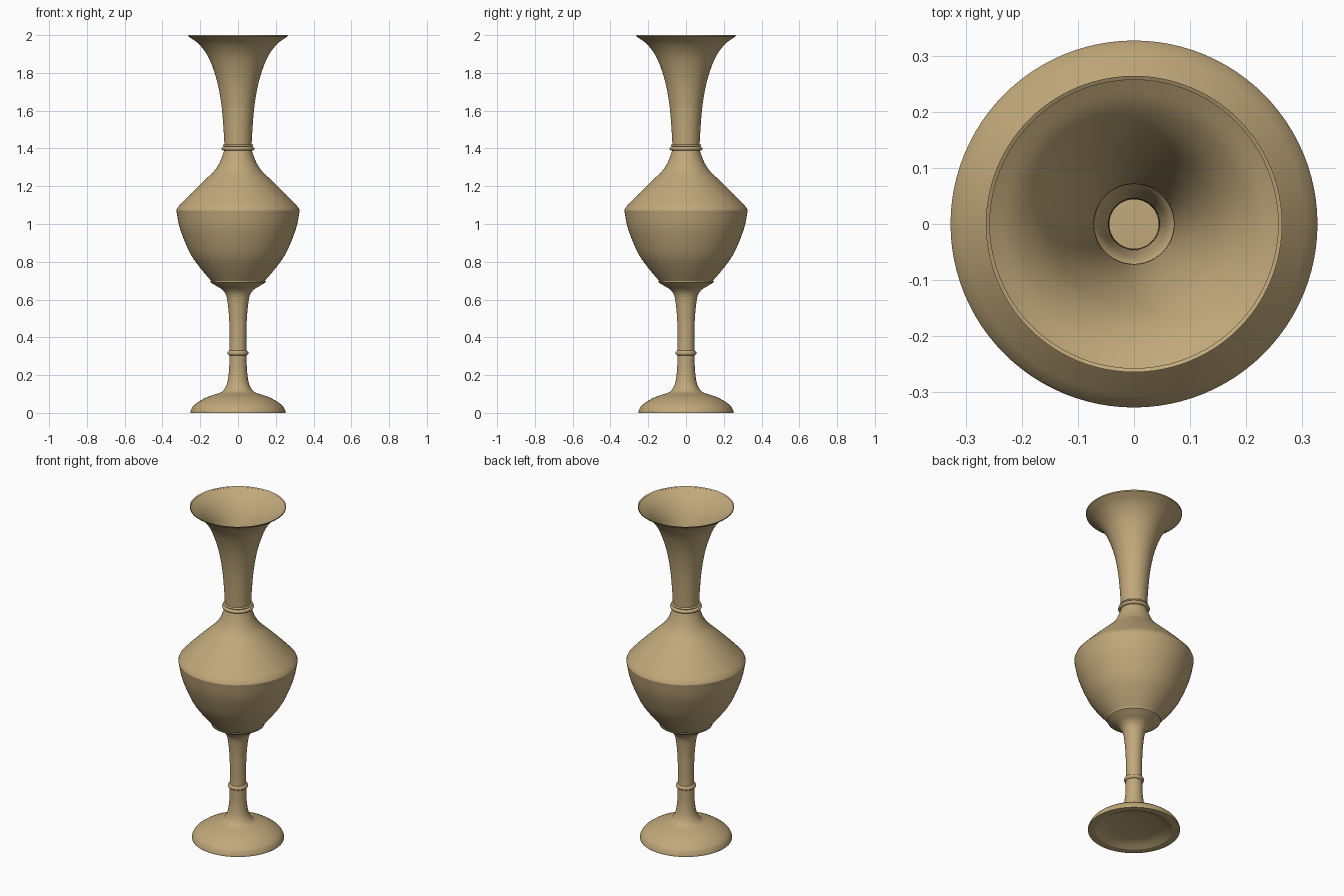
import bpy, bmesh, math
from mathutils import Vector

if "Cube" in bpy.data.objects:
    bpy.data.objects.remove(bpy.data.objects["Cube"])

SEGMENTS = 96

clay = bpy.data.materials.new("tan_clay")
clay.diffuse_color = (0.53, 0.392, 0.195, 1)
clay.use_nodes = True
clay.node_tree.nodes["Principled BSDF"].inputs["Base Color"].default_value = clay.diffuse_color


def smooth_curve(pts, steps=5):
    """Interpolate a smooth curve through (radius, height) points."""
    p = [Vector(q) for q in pts]
    p = [2 * p[0] - p[1]] + p + [2 * p[-1] - p[-2]]
    out = []
    for a, b, c, d in zip(p, p[1:], p[2:], p[3:]):
        for i in range(steps):
            t = i / steps
            out.append(0.5 * (2 * b + (c - a) * t + (2 * a - 5 * b + 4 * c - d) * t * t
                              + (3 * b - a - 3 * c + d) * t ** 3))
    return out + [p[-2]]


def lathe(name, profile):
    """Turn a profile around the vertical axis."""
    bm = bmesh.new()
    vs = [bm.verts.new((max(r, 0), 0, z)) for r, z in profile]
    edges = [bm.edges.new(e) for e in zip(vs, vs[1:])]
    bmesh.ops.spin(bm, geom=vs + edges, cent=(0, 0, 0), axis=(0, 0, 1),
                   angle=math.tau, steps=SEGMENTS, use_duplicate=False)
    bmesh.ops.remove_doubles(bm, verts=bm.verts, dist=1e-5)
    bmesh.ops.recalc_face_normals(bm, faces=bm.faces)
    mesh = bpy.data.meshes.new(name)
    bm.to_mesh(mesh)
    bm.free()
    ob = bpy.data.objects.new(name, mesh)
    bpy.context.collection.objects.link(ob)
    mesh.materials.append(clay)
    bpy.ops.object.select_all(action='DESELECT')
    ob.select_set(True)
    bpy.context.view_layer.objects.active = ob
    bpy.ops.object.shade_smooth_by_angle(angle=math.radians(28))
    return ob


def bead(name, r, z, width, height):
    """Rounded collar bulging out from radius r."""
    n = 10
    lathe(name, [(r + width * math.sin(math.pi * i / n),
                  z - height / 2 * math.cos(math.pi * i / n)) for i in range(n + 1)])


# Foot: recessed underside, short edge and domed top
lathe("foot", [(0, 0.028), (0.14, 0.028), (0.18, 0.018), (0.212, 0), (0.252, 0)]
      + smooth_curve([(0.252, 0.008), (0.238, 0.035), (0.205, 0.061),
                      (0.165, 0.083), (0.122, 0.098)]))

# Stem: flares into the foot below and into the bowl above
lathe("stem", smooth_curve([(0.122, 0.098), (0.09, 0.109), (0.07, 0.13), (0.057, 0.16),
                            (0.049, 0.21), (0.046, 0.26), (0.045, 0.32), (0.044, 0.38),
                            (0.046, 0.48), (0.052, 0.56), (0.062, 0.62), (0.083, 0.652),
                            (0.115, 0.672), (0.145, 0.69)]))
bead("stem_ring", 0.044, 0.317, 0.011, 0.026)

# Bowl with sharp widest edge, then straight shoulder
lathe("bowl", [(0.145, 0.69), (0.147, 0.698)]
      + smooth_curve([(0.141, 0.698), (0.194, 0.76), (0.245, 0.83), (0.283, 0.91),
                      (0.311, 0.99), (0.327, 1.072)])
      + smooth_curve([(0.322, 1.085), (0.27, 1.14), (0.22, 1.19), (0.166, 1.242)], 3))

# Upper shoulder curving into the neck
lathe("upper_shoulder", smooth_curve([(0.166, 1.242), (0.127, 1.28), (0.1, 1.32),
                                      (0.083, 1.36), (0.073, 1.39)]))
bead("neck_ring", 0.072, 1.399, 0.015, 0.022)
bead("neck_ring_upper", 0.072, 1.416, 0.008, 0.012)

# Trumpet neck with a thin lip
lathe("neck", smooth_curve([(0.071, 1.39), (0.073, 1.44), (0.079, 1.54), (0.089, 1.64),
                            (0.107, 1.74), (0.134, 1.83), (0.166, 1.9), (0.21, 1.955),
                            (0.262, 1.993)]) + [(0.264, 2.0), (0.257, 1.996)])
